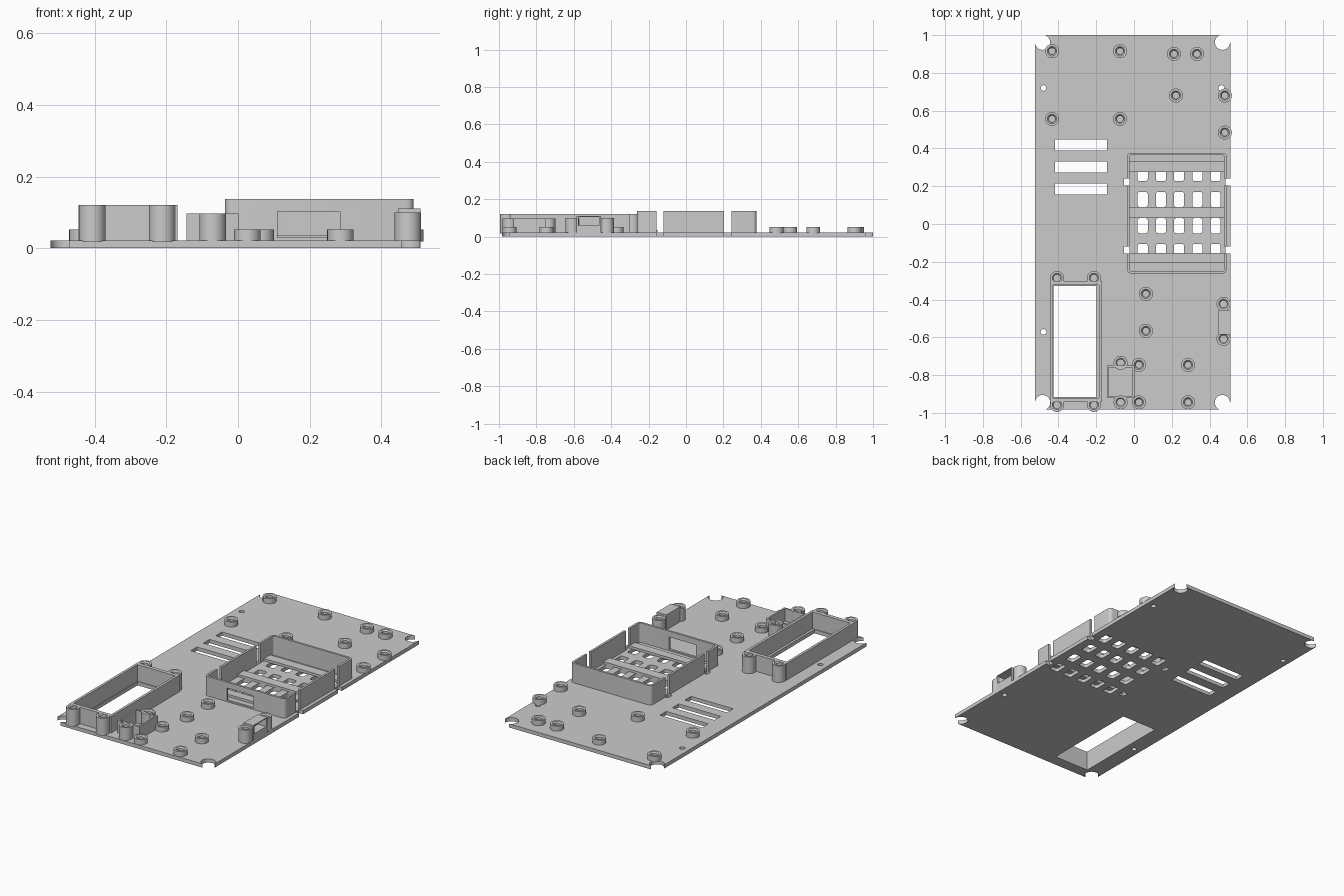
import bpy, bmesh, math
from mathutils import Matrix, Vector

cube = bpy.data.objects.get("Cube")
if cube:
    bpy.data.objects.remove(cube, do_unlink=True)

grey = bpy.data.materials.new("matte_grey")
grey.use_nodes = True
COLOUR = (0.6, 0.6, 0.6, 1)
grey.diffuse_color = COLOUR
grey.node_tree.nodes["Principled BSDF"].inputs["Base Color"].default_value = COLOUR

T = 0.022  # plate thickness


def finish(name, bm):
    bmesh.ops.recalc_face_normals(bm, faces=bm.faces)
    mesh = bpy.data.meshes.new(name)
    bm.to_mesh(mesh)
    bm.free()
    mesh.materials.append(grey)
    ob = bpy.data.objects.new(name, mesh)
    bpy.context.collection.objects.link(ob)
    return ob


def add_box(bm, x0, x1, y0, y1, z0, z1, radius=0):
    """Box given by its limits, with optional rounded vertical edges."""
    size = Matrix.Diagonal((x1 - x0, y1 - y0, z1 - z0, 1))
    centre = Matrix.Translation(((x0 + x1) / 2, (y0 + y1) / 2, (z0 + z1) / 2))
    verts = bmesh.ops.create_cube(bm, size=1, matrix=centre @ size)["verts"]
    if radius:
        edges = {e for v in verts for e in v.link_edges
                 if abs(e.verts[0].co.z - e.verts[1].co.z) > 1e-4}
        bmesh.ops.bevel(bm, geom=list(edges), offset=radius, segments=4,
                        profile=0.5, affect='EDGES')


def add_cylinder(bm, x, y, r, z0, z1):
    bmesh.ops.create_cone(bm, cap_ends=True, segments=32, radius1=r, radius2=r,
                          depth=z1 - z0,
                          matrix=Matrix.Translation((x, y, (z0 + z1) / 2)))


def box(name, *limits):
    bm = bmesh.new()
    add_box(bm, *limits)
    return finish(name, bm)


def cut(ob, cutter_bm):
    """Subtract a cutter mesh and bake the result."""
    cutter = finish("cutter", cutter_bm)
    cutter.hide_render = True
    mod = ob.modifiers.new("cut", 'BOOLEAN')
    mod.operation = 'DIFFERENCE'
    mod.solver = 'EXACT'
    mod.use_self = True
    mod.object = cutter
    bpy.context.view_layer.objects.active = ob
    bpy.ops.object.modifier_apply(modifier=mod.name)
    bpy.data.objects.remove(cutter, do_unlink=True)


def smooth(ob):
    bpy.ops.object.select_all(action='DESELECT')
    ob.select_set(True)
    bpy.context.view_layer.objects.active = ob
    bpy.ops.object.shade_smooth_by_angle(angle=math.radians(35))


def post(name, x, y, top):
    """Screw post with a chamfered blind hole, turned from a profile."""
    profile = [(0.037, T - 0.004), (0.037, top), (0.025, top),
               (0.018, top - 0.007), (0.018, T + 0.002), (0, T + 0.002)]
    bm = bmesh.new()
    verts = [bm.verts.new((r, 0, z)) for r, z in profile]
    edges = [bm.edges.new(pair) for pair in zip(verts, verts[1:])]
    bmesh.ops.spin(bm, geom=verts + edges, axis=(0, 0, 1), cent=(0, 0, 0),
                   angle=math.tau, steps=32)
    bmesh.ops.remove_doubles(bm, verts=bm.verts, dist=1e-5)
    bmesh.ops.translate(bm, verts=bm.verts, vec=Vector((x, y, 0)))
    smooth(finish(name, bm))


def frame(name, x0, x1, y0, y1, top, wall_x, wall_y, radius=0):
    """Open rectangular wall standing on the plate."""
    bm = bmesh.new()
    add_box(bm, x0, x1, y0, y1, T - 0.002, top, radius)
    ob = finish(name, bm)
    inner = bmesh.new()
    add_box(inner, x0 + wall_x, x1 - wall_x, y0 + wall_y, y1 - wall_y,
            -0.1, top + 0.1, radius * 0.4)
    cut(ob, inner)
    return ob


# Base plate with corner notches, holes, slots and vents
plate = box("base_plate", -0.523, 0.51, -0.983, 1.0, 0, T)
holes = bmesh.new()
LOW, HIGH = -0.05, 0.07
for cx, ex in ((-0.484, -0.6), (0.468, 0.6)):
    for cy, ey in ((0.962, 1.1), (-0.945, -1.1)):
        add_cylinder(holes, cx, cy, 0.04, LOW, HIGH)
        add_box(holes, min(cx, ex), max(cx, ex), min(cy, ey), max(cy, ey),
                LOW - 0.01, HIGH + 0.01)
for x in (-0.479, 0.463):
    for y in (0.72, -0.571):
        add_cylinder(holes, x, y, 0.015, LOW, HIGH)
for y in (0.418, 0.302, 0.185):
    add_box(holes, -0.418, -0.143, y - 0.029, y + 0.029, LOW, HIGH)
for i in range(5):
    x = 0.046 + i * 0.0965
    for y in (0.267, 0.13, -0.009, -0.145):
        add_box(holes, x - 0.027, x + 0.027, y - 0.04, y + 0.04,
                LOW, HIGH, 0.012)
CLIP_GAPS = ((0.204, 0.242), (-0.157, -0.12))
for y0, y1 in CLIP_GAPS:
    add_box(holes, -0.053, -0.024, y0, y1, LOW, HIGH)
    add_box(holes, 0.484, 0.6, y0, y1, LOW, HIGH)
add_box(holes, -0.427, -0.198, -0.915, -0.328, LOW, HIGH)
cut(plate, holes)
smooth(plate)

# Low screw posts
LOW_POSTS = [(-0.434, 0.915), (-0.074, 0.915), (0.212, 0.9), (0.333, 0.9),
             (0.222, 0.68), (0.481, 0.68), (0.481, 0.484), (-0.434, 0.556),
             (-0.074, 0.556), (0.063, -0.37), (0.063, -0.566),
             (0.026, -0.746), (0.286, -0.746), (0.026, -0.944), (0.286, -0.944)]
for x, y in LOW_POSTS:
    post("low_post", x, y, 0.052)

# Long display frame with four corner posts
frame("display_frame", -0.445, -0.169, -0.942, -0.302, 0.12, 0.015, 0.022)
for x in (-0.407, -0.212):
    for y in (-0.958, -0.286):
        post("display_post", x, y, 0.12)

# Small holder with a post at each end
frame("small_holder", -0.144, 0.002, -0.921, -0.75, 0.097, 0.01, 0.01)
for y in (-0.944, -0.735):
    post("small_holder_post", -0.071, y, 0.097)

# Side connector block with an outward pocket between two posts
connector = box("connector_block", 0.447, 0.51, -0.585, -0.455, T - 0.002, 0.111)
pocket = bmesh.new()
add_box(pocket, 0.456, 0.6, -0.576, -0.464, 0.059, 0.106)
cut(connector, pocket)
for y in (-0.608, -0.423):
    post("connector_post", 0.474, y, 0.1)

# Large holder: rounded wall with clip gaps and a front window
holder = frame("large_holder", -0.036, 0.49, -0.262, 0.377, 0.137, 0.013, 0.013, 0.02)
gaps = bmesh.new()
for y0, y1 in CLIP_GAPS:
    add_box(gaps, -0.1, 0.0, y0, y1, -0.1, 0.3)
    add_box(gaps, 0.45, 0.6, y0, y1, -0.1, 0.3)
add_box(gaps, 0.11, 0.285, -0.3, -0.2, 0.03, 0.103)
cut(holder, gaps)
smooth(holder)

# Support bars across the large holder floor
for name, y0, y1 in (("rear_bar", 0.275, 0.333), ("middle_bar", 0.031, 0.09),
                     ("front_bar", -0.206, -0.153)):
    box(name, -0.024, 0.478, y0, y1, T - 0.002, 0.036)
